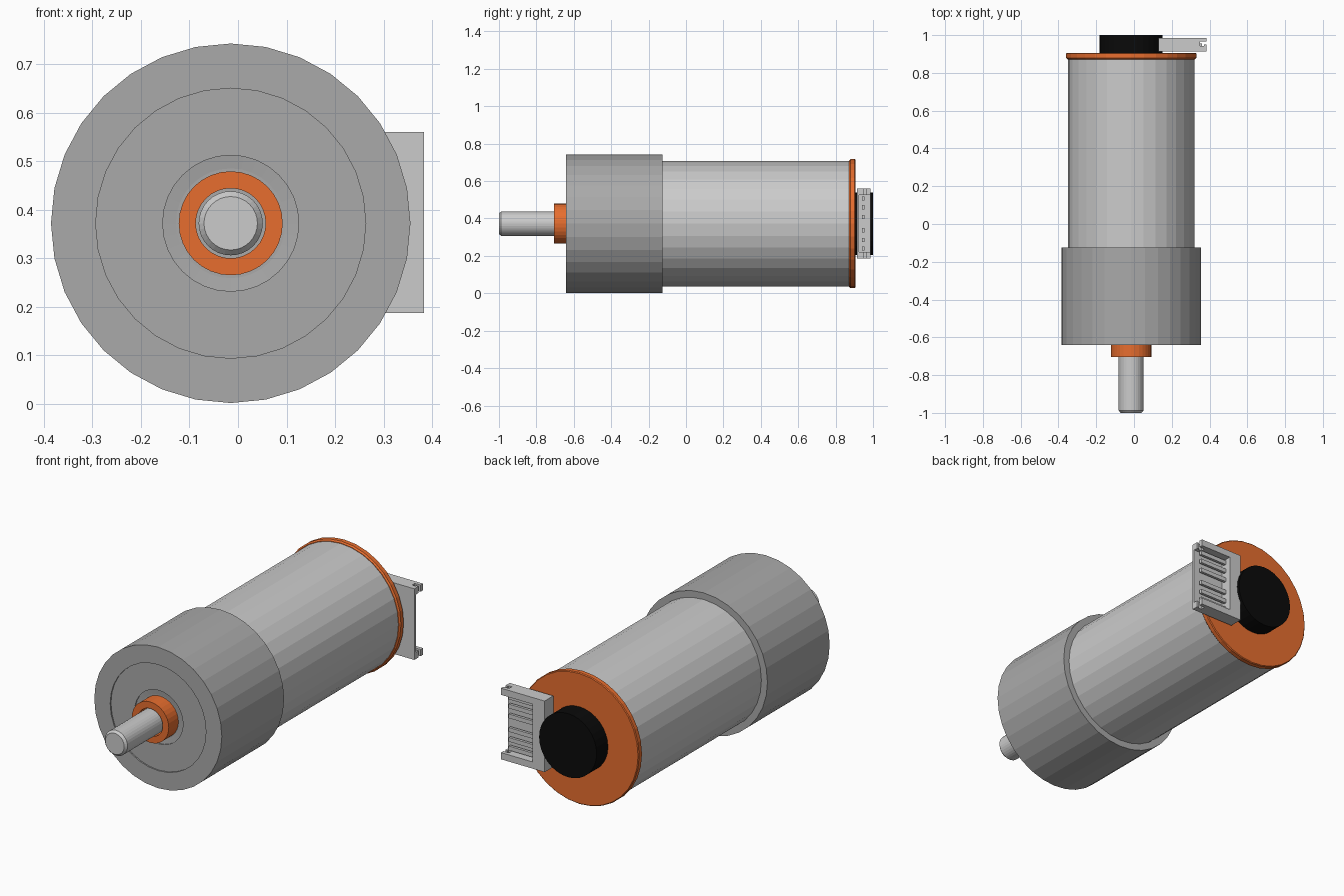
import bpy, bmesh, math

if "Cube" in bpy.data.objects:
    bpy.data.objects.remove(bpy.data.objects["Cube"])

CX, CZ, SIDES = -0.015, 0.372, 32


def material(name, rgb):
    m = bpy.data.materials.new(name)
    m.diffuse_color = (*rgb, 1)
    m.use_nodes = True
    m.node_tree.nodes["Principled BSDF"].inputs["Base Color"].default_value = m.diffuse_color
    return m


ORANGE = material("orange", (0.8, 0.155, 0.028))
BLACK = material("black", (0.003, 0.003, 0.003))
DARK = material("dark_grey", (0.40, 0.40, 0.40))
LIGHT = material("light_grey", (0.57, 0.57, 0.57))


def finish(name, bm, mat):
    bmesh.ops.recalc_face_normals(bm, faces=bm.faces)
    me = bpy.data.meshes.new(name)
    bm.to_mesh(me)
    bm.free()
    me.materials.append(mat)
    ob = bpy.data.objects.new(name, me)
    bpy.context.collection.objects.link(ob)
    return ob


def lathe(name, profile, mat, closed=False):
    """Spin (radius, y) points round the motor axis; cap or join the ends."""
    bm = bmesh.new()
    rings = []
    for r, y in profile:
        rings.append([bm.verts.new((CX + r * math.sin(2 * math.pi * i / SIDES), y,
                                    CZ + r * math.cos(2 * math.pi * i / SIDES)))
                      for i in range(SIDES)])
    pairs = list(zip(rings, rings[1:]))
    if closed:
        pairs.append((rings[-1], rings[0]))
    else:
        bm.faces.new(rings[0])
        bm.faces.new(rings[-1])
    for a, b in pairs:
        for i in range(SIDES):
            j = (i + 1) % SIDES
            bm.faces.new((a[i], a[j], b[j], b[i]))
    return finish(name, bm, mat)


def boxes(name, extents, mat):
    """One object from boxes given as (x0, x1, y0, y1, z0, z1)."""
    bm = bmesh.new()
    for x0, x1, y0, y1, z0, z1 in extents:
        vs = bmesh.ops.create_cube(bm, size=1)["verts"]
        for v in vs:
            v.co = ((x0 + x1) / 2 + v.co.x * (x1 - x0),
                    (y0 + y1) / 2 + v.co.y * (y1 - y0),
                    (z0 + z1) / 2 + v.co.z * (z1 - z0))
    return finish(name, bm, mat)


# Gearbox drum with shallow stepped recesses in its front face
lathe("gearbox", [(0.113, -0.625), (0.14, -0.628), (0.14, -0.634), (0.278, -0.634),
                  (0.278, -0.641), (0.37, -0.641), (0.37, -0.125), (0.33, -0.125)], DARK)

# Motor can
lathe("motor_body", [(0.335, -0.14), (0.335, 0.876)], LIGHT)

# Orange end plate with small chamfers
lathe("end_plate", [(0.338, 0.872), (0.345, 0.879), (0.345, 0.902), (0.341, 0.906)], ORANGE)

# Black encoder cap
lathe("encoder_cap", [(0.167, 0.90), (0.167, 1.0)], BLACK)

# Output bearing collar and shaft
lathe("collar", [(0.072, -0.62), (0.072, -0.705), (0.107, -0.705), (0.107, -0.62)],
      ORANGE, closed=True)
lathe("shaft", [(0.055, -1.0), (0.066, -0.988), (0.066, -0.61)], LIGHT)

# Connector shroud: base block, thin back wall, top and bottom walls with split tips
Y0, Y1 = 0.914, 0.986
X0, X1 = 0.13, 0.383
Z0, Z1 = 0.187, 0.56
T = 0.035
parts = [(X0, 0.20, Y0, Y1, Z0, Z1),
         (0.20, X1, Y0, Y0 + 0.012, Z0 + T, Z1 - T)]
for za, zb in ((Z0, Z0 + T), (Z1 - T, Z1)):
    parts += [(0.20, 0.35, Y0, Y1, za, zb),
              (0.35, X1, Y0, 0.943, za, zb),
              (0.35, X1, 0.966, Y1, za, zb),
              (0.37, X1, 0.943, 0.949, za, zb)]
boxes("connector_shroud", parts, LIGHT)

# Six connector pins
boxes("connector_pins", [(0.19, 0.36, 0.941, 0.955, z - 0.011, z + 0.011)
                         for z in (0.24, 0.285, 0.337, 0.408, 0.46, 0.507)], LIGHT)
